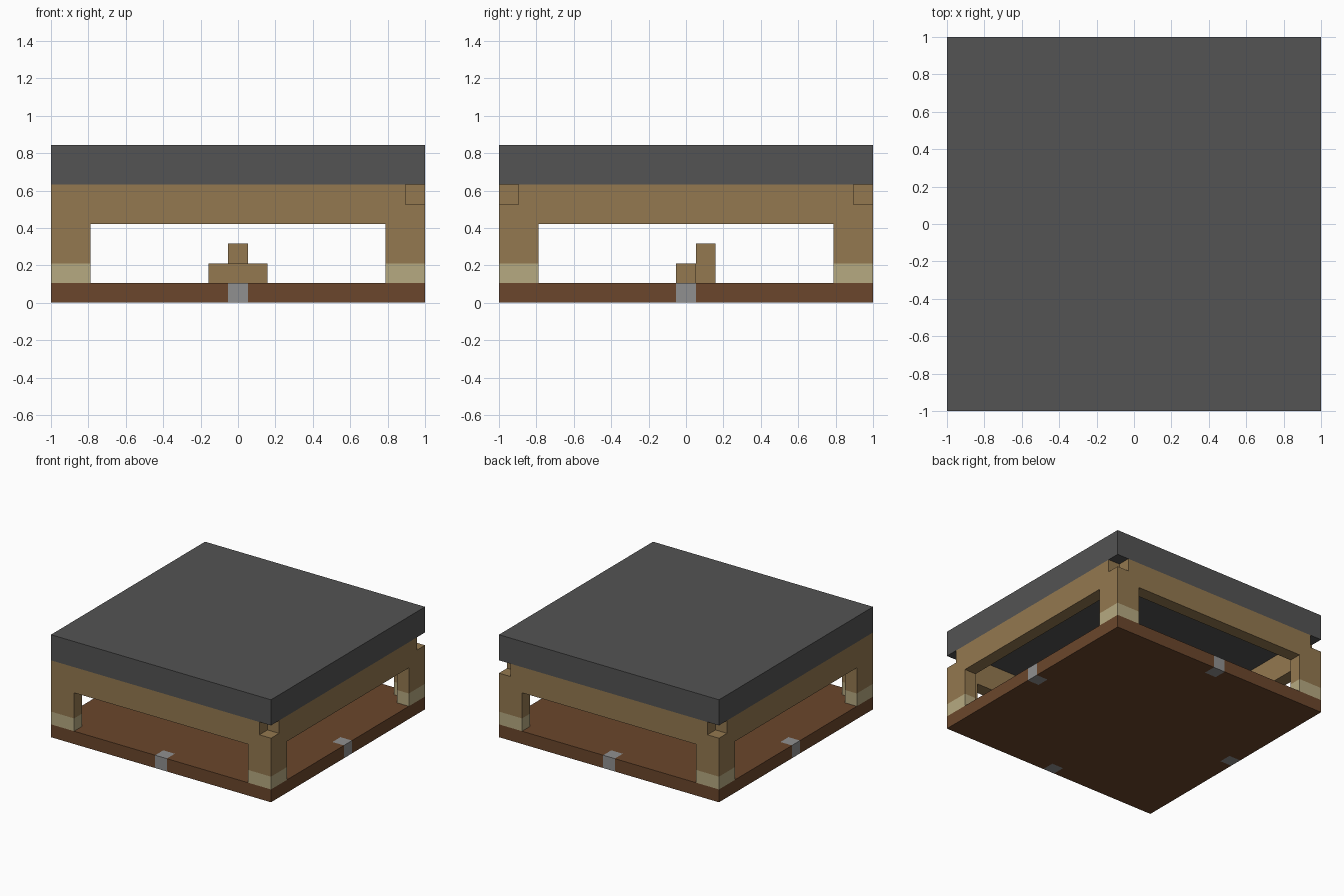
import bpy, bmesh, math
from mathutils import Matrix, Vector

old = bpy.data.objects.get("Cube")
if old:
    bpy.data.objects.remove(old, do_unlink=True)

U = 2 / 19          # one block
H = 9.5             # half width in blocks


def material(name, rgb):
    m = bpy.data.materials.new(name)
    m.use_nodes = True
    m.diffuse_color = (*rgb, 1)
    bsdf = next(n for n in m.node_tree.nodes if n.type == 'BSDF_PRINCIPLED')
    bsdf.inputs["Base Color"].default_value = (*rgb, 1)
    return m


slate = material("dark_grey", (0.087, 0.087, 0.087))
wood = material("tan_wood", (0.295, 0.19, 0.08))
pale = material("pale_wood", (0.47, 0.4, 0.22))
brown = material("brown_floor", (0.147, 0.062, 0.025))
steel = material("light_grey", (0.28, 0.28, 0.28))


def prism(name, outline, push, mat, turn=0):
    """Extrude a closed 3D outline along push, turned about z in quarter turns."""
    bm = bmesh.new()
    face = bm.faces.new([bm.verts.new(p) for p in outline])
    out = bmesh.ops.extrude_face_region(bm, geom=[face])
    bmesh.ops.translate(bm, vec=Vector(push),
                        verts=[g for g in out["geom"] if isinstance(g, bmesh.types.BMVert)])
    bmesh.ops.transform(bm, verts=bm.verts,
                        matrix=Matrix.Scale(U, 4) @ Matrix.Rotation(turn * math.pi / 2, 4, 'Z'))
    bmesh.ops.recalc_face_normals(bm, faces=bm.faces)
    mesh = bpy.data.meshes.new(name)
    bm.to_mesh(mesh)
    bm.free()
    mesh.materials.append(mat)
    obj = bpy.data.objects.new(name, mesh)
    bpy.context.collection.objects.link(obj)
    return obj


def box(name, x0, x1, y0, y1, z0, z1, mat, turn=0):
    ring = [(x0, y0, z0), (x1, y0, z0), (x1, y1, z0), (x0, y1, z0)]
    return prism(name, ring, (0, 0, z1 - z0), mat, turn)


# Floor slab with a pocket in the middle of each edge
side = [(-H, -H), (-0.5, -H), (-0.5, 1 - H), (0.5, 1 - H), (0.5, -H)]
floor = []
for k in range(4):
    rot = Matrix.Rotation(k * math.pi / 2, 3, 'Z')
    floor += [rot @ Vector((x, y, 0)) for x, y in side]
prism("floor", floor, (0, 0, 1), brown)

# Four walls, pale feet and edge markers, turned around the centre
sides = ("front", "left", "back", "right")
for k, where in enumerate(sides):
    notch = [(1 - H, 6), (1 - H, 5), (-H, 5)] if k else [(-H, 6)]
    wall = [(-H, 2), (2 - H, 2), (2 - H, 4), (H - 2, 4),
            (H - 2, 2), (H - 1, 2), (H - 1, 6)] + notch
    prism(where + "_wall", [(x, -H, z) for x, z in wall], (0, 1, 0), wood, k)
    foot = [(0, 0), (2, 0), (2, 1), (1, 1), (1, 2), (0, 2)]
    prism(where + "_corner_foot", [(x - H, y - H, 1) for x, y in foot],
          (0, 0, 1), pale, k)
    box(where + "_edge_block", -0.5, 0.5, -H, 1 - H, 0, 1, steel, k)

# Flat roof
box("roof", -H, H, -H, H, 6, 8, slate)

# Seat in the middle of the floor
box("seat", -1.5, 1.5, -0.5, 0.5, 1, 2, wood)
box("seat_back", -0.5, 0.5, 0.5, 1.5, 1, 3, wood)
